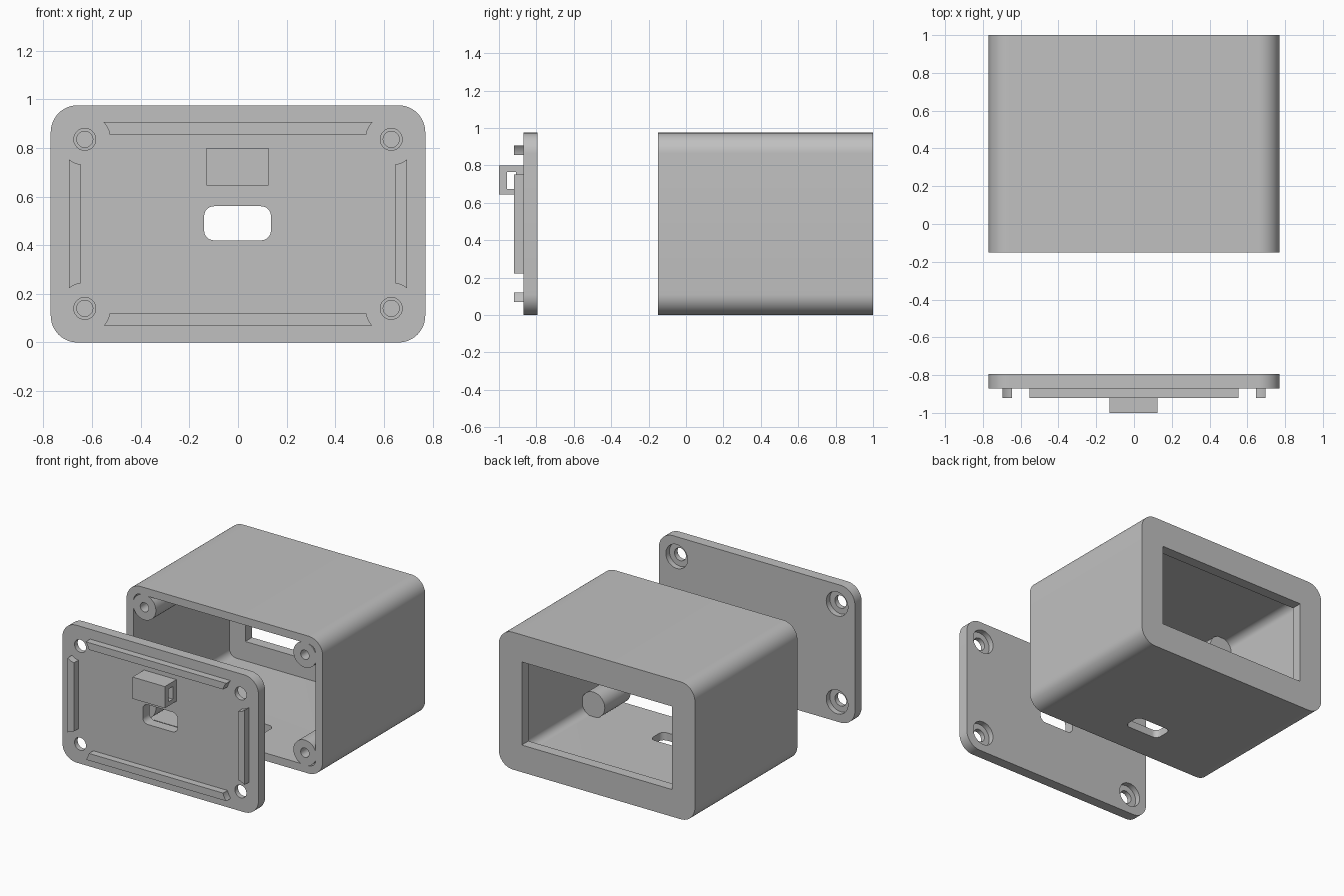
import bpy, bmesh, math
from mathutils import Vector

cube = bpy.data.objects.get("Cube")
if cube:
    bpy.data.objects.remove(cube, do_unlink=True)

grey = bpy.data.materials.new("light_grey_plastic")
grey.use_nodes = True
grey.diffuse_color = (0.53, 0.53, 0.53, 1)
bsdf = next(n for n in grey.node_tree.nodes if n.type == "BSDF_PRINCIPLED")
bsdf.inputs["Base Color"].default_value = grey.diffuse_color
bsdf.inputs["Roughness"].default_value = 0.6

# Shared dimensions
W, H, WALL, CORNER = 0.77, 0.975, 0.055, 0.11
MID = H / 2
SCREW_X, SCREW_Z = 0.63, 0.3475
SCREWS = [(sx * SCREW_X, MID + sz * SCREW_Z) for sx in (-1, 1) for sz in (-1, 1)]


def rounded(cx, cz, hw, hh, r, steps=12):
    """Outline of a rounded rectangle."""
    pts = []
    for k, (sx, sz) in enumerate([(1, 1), (-1, 1), (-1, -1), (1, -1)]):
        for i in range(steps + 1 if r else 1):
            a = math.pi / 2 * (k + i / steps)
            pts.append((cx + sx * (hw - r) + r * math.cos(a),
                        cz + sz * (hh - r) + r * math.sin(a)))
    return pts


def circle(cx, cz, r, n=48):
    return [(cx + r * math.cos(2 * math.pi * i / n),
             cz + r * math.sin(2 * math.pi * i / n)) for i in range(n)]


def prism(name, outline, start, end, axis="Y"):
    """Extrude an outline along one axis."""
    place = {"Y": lambda a, b: (a, start, b),
             "Z": lambda a, b: (a, b, start),
             "X": lambda a, b: (start, a, b)}[axis]
    step = {"Y": (0, 1, 0), "Z": (0, 0, 1), "X": (1, 0, 0)}[axis]
    bm = bmesh.new()
    face = bm.faces.new([bm.verts.new(place(a, b)) for a, b in outline])
    ext = bmesh.ops.extrude_face_region(bm, geom=[face])
    verts = [v for v in ext["geom"] if isinstance(v, bmesh.types.BMVert)]
    bmesh.ops.translate(bm, verts=verts, vec=Vector(step) * (end - start))
    bmesh.ops.recalc_face_normals(bm, faces=bm.faces)
    mesh = bpy.data.meshes.new(name)
    bm.to_mesh(mesh)
    bm.free()
    mesh.materials.append(grey)
    obj = bpy.data.objects.new(name, mesh)
    bpy.context.collection.objects.link(obj)
    return obj


def activate(obj):
    bpy.ops.object.select_all(action="DESELECT")
    obj.select_set(True)
    bpy.context.view_layer.objects.active = obj


def cut(obj, *cutters):
    """Subtract each cutter and discard it."""
    for cutter in cutters:
        activate(obj)
        mod = obj.modifiers.new("cut", "BOOLEAN")
        mod.operation, mod.solver, mod.object = "DIFFERENCE", "EXACT", cutter
        bpy.ops.object.modifier_apply(modifier=mod.name)
        bpy.data.objects.remove(cutter, do_unlink=True)


def finish(obj):
    activate(obj)
    bpy.ops.object.shade_smooth_by_angle(angle=math.radians(30))


# Housing: the cavity leaves four screw posts standing in its corners
housing = prism("housing", rounded(0, MID, W, MID, CORNER), -0.15, 1)
cavity = prism("cavity", rounded(0, MID, W - WALL, MID - WALL, CORNER - WALL), -0.25, 0.925)
cut(cavity, *[prism("post", circle(x, z, 0.09), -0.4, 0.14) for x, z in SCREWS])
cut(housing, cavity)
cut(housing,
    prism("window", rounded(0, MID, 0.59, 0.295, 0), 0.8, 1.1),
    prism("floor_slot", rounded(0, 0.14, 0.137, 0.07, 0.04), -0.1, 0.15, "Z"),
    *[prism("pilot", circle(x, z, 0.033), -0.3, 0.1) for x, z in SCREWS])
finish(housing)

# Lid with cable opening and counterbored screw holes
lid = prism("lid", rounded(0, MID, W, MID, CORNER), -0.87, -0.795)
cut(lid, prism("opening", rounded(-0.002, 0.49, 0.137, 0.07, 0.04), -1, -0.7))
for x, z in SCREWS:
    cut(lid, prism("hole", circle(x, z, 0.045), -1, -0.7),
        prism("counterbore", circle(x, z, 0.085), -0.835, -0.7))
finish(lid)

# Locating ribs, hollowed at the ends to clear the posts
ribs = [("top_rib", 0, MID + 0.393, 0.6, 0.025), ("bottom_rib", 0, MID - 0.393, 0.6, 0.025),
        ("left_rib", 0.67, MID, 0.025, 0.3), ("right_rib", -0.67, MID, 0.025, 0.3)]
for name, cx, cz, hw, hh in ribs:
    rib = prism(name, rounded(cx, cz, hw, hh, 0), -0.92, -0.865)
    cut(rib, *[prism("clearance", circle(x, z, 0.105), -1, -0.8) for x, z in SCREWS
               if abs(x - cx) < hw + 0.1 and abs(z - cz) < hh + 0.1])
    finish(rib)

# Cable tie anchor with a sideways slot
anchor = prism("tie_anchor", rounded(-0.002, 0.722, 0.127, 0.077, 0), -1, -0.865)
cut(anchor, prism("tie_slot", rounded(-0.933, 0.72, 0.023, 0.045, 0), -0.3, 0.3, "X"))
finish(anchor)
